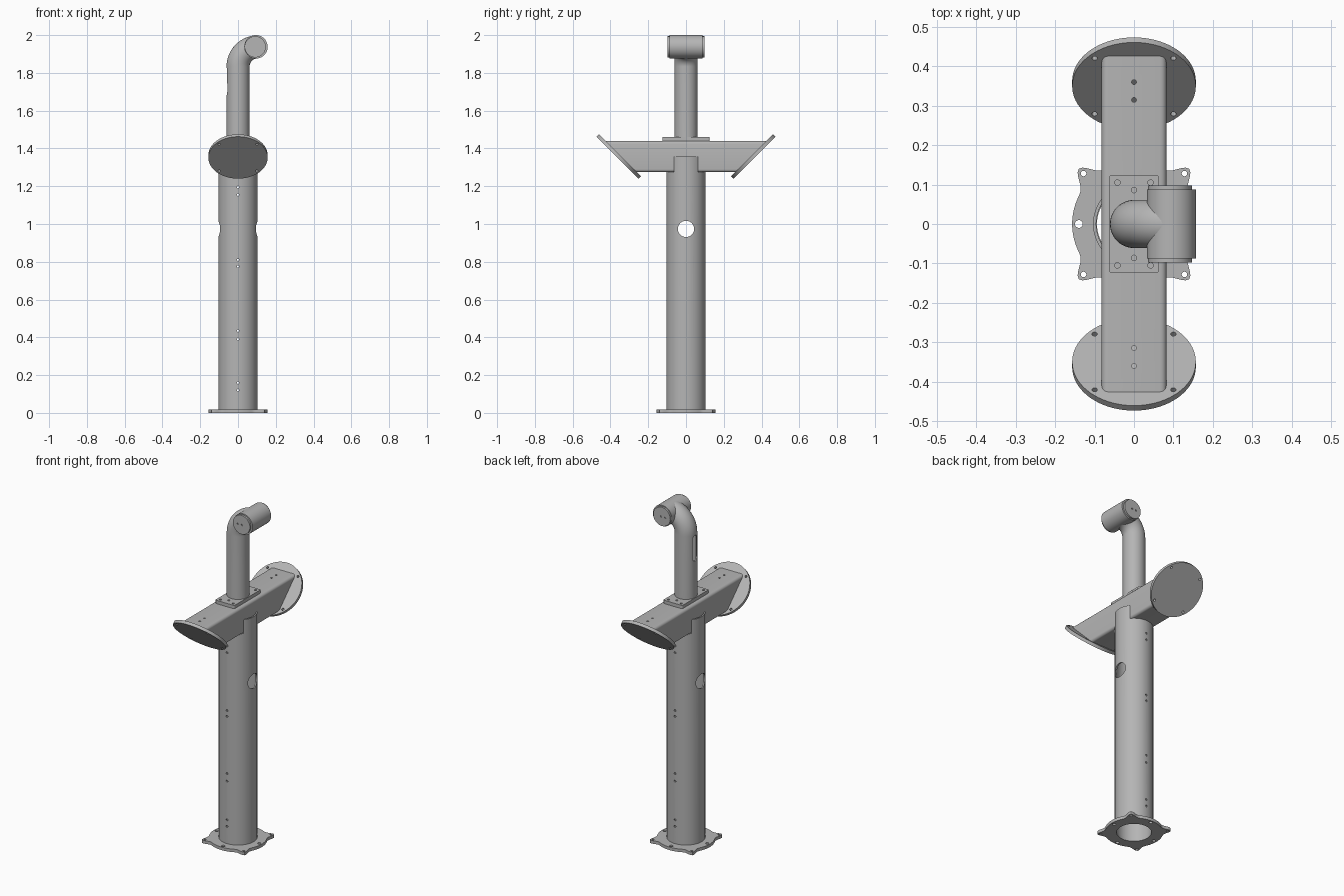
import bpy, bmesh
from math import cos, sin, pi, exp, radians
from mathutils import Matrix, Vector

cube = bpy.data.objects.get("Cube")
if cube:
    bpy.data.objects.remove(cube)

steel = bpy.data.materials.new("grey_steel")
steel.use_nodes = True
GREY = (0.46, 0.46, 0.46, 1)
steel.diffuse_color = GREY
steel.node_tree.nodes["Principled BSDF"].inputs["Base Color"].default_value = GREY


def finish(name, bm):
    bmesh.ops.recalc_face_normals(bm, faces=bm.faces)
    mesh = bpy.data.meshes.new(name)
    bm.to_mesh(mesh)
    bm.free()
    mesh.materials.append(steel)
    obj = bpy.data.objects.new(name, mesh)
    bpy.context.collection.objects.link(obj)
    return obj


def loft(name, rings, tube=False):
    """Skin a row of rings; a tube joins the last ring to the first."""
    bm = bmesh.new()
    loops = [[bm.verts.new(p) for p in ring] for ring in rings]
    pairs = list(zip(loops, loops[1:]))
    if tube:
        pairs.append((loops[-1], loops[0]))
    else:
        bm.faces.new(loops[0])
        bm.faces.new(loops[-1])
    n = len(loops[0])
    for a, b in pairs:
        for i in range(n):
            j = (i + 1) % n
            bm.faces.new((a[i], a[j], b[j], b[i]))
    return finish(name, bm)


def add_cylinder(bm, centre, axis, radius, depth, segments=48):
    turn = Vector(axis).to_track_quat("Z", "Y").to_matrix().to_4x4()
    return bmesh.ops.create_cone(
        bm, cap_ends=True, segments=segments, radius1=radius, radius2=radius,
        depth=depth, matrix=Matrix.Translation(centre) @ turn)["verts"]


def cylinder(name, *args):
    bm = bmesh.new()
    add_cylinder(bm, *args)
    return finish(name, bm)


def cut(obj, cutter):
    """Subtract a cutter from a part, then discard the cutter."""
    cutter.hide_render = True
    mod = obj.modifiers.new("cut", "BOOLEAN")
    mod.operation = "DIFFERENCE"
    mod.solver = "EXACT"
    mod.object = cutter
    bpy.context.view_layer.objects.active = obj
    bpy.ops.object.modifier_apply(modifier=mod.name)
    bpy.data.objects.remove(cutter)


def drill(obj, holes, axis, radius, depth, segments=16):
    bm = bmesh.new()
    for h in holes:
        add_cylinder(bm, h, axis, radius, depth, segments)
    cut(obj, finish("drill", bm))


def circle(radius, z, n=64):
    return [(radius * cos(2 * pi * i / n), radius * sin(2 * pi * i / n), z) for i in range(n)]


def rounded_rect(hx, hy, r, steps=5):
    pts = []
    for q, (sx, sy) in enumerate([(1, 1), (-1, 1), (-1, -1), (1, -1)]):
        for i in range(steps + 1):
            a = (q + i / steps) * pi / 2
            pts.append((sx * (hx - r) + r * cos(a), sy * (hy - r) + r * sin(a)))
    return pts


X, Y, Z = (1, 0, 0), (0, 1, 0), (0, 0, 1)
SIDES = (-1, 1)
X_HALF, BEAM_LOW, BEAM_HIGH = 0.082, 1.275, 1.44
BEAM_MID = (BEAM_LOW + BEAM_HIGH) / 2
BEAM_HALF = (BEAM_HIGH - BEAM_LOW) / 2

# base flange with four corner ears and bolt holes
outline = []
for i in range(144):
    a = 2 * pi * i / 144
    off = (a % (pi / 2)) - pi / 4
    r = 0.157 + 0.041 * exp(-(off / radians(8)) ** 2)
    outline.append((r * cos(a), r * sin(a)))
flange = loft("base_flange", [[(x, y, z) for x, y in outline] for z in (0, 0.018)])
drill(flange, [(0, 0, 0)], Z, 0.094, 0.1, 64)
drill(flange, [(0.128 * sx, 0.128 * sy, 0) for sx in SIDES for sy in SIDES], Z, 0.007, 0.1)
drill(flange, [(0.14, 0, 0), (-0.14, 0, 0), (0, 0.14, 0), (0, -0.14, 0)], Z, 0.01, 0.1)

# hollow column, slotted at the top to cradle the beam
column = loft("column", [circle(0.104, 0.016), circle(0.104, 1.357),
                         circle(0.096, 1.357), circle(0.096, 0.016)], tube=True)
cut(column, loft("notch", [[(x, y, z) for x, y in rounded_rect(X_HALF, 0.2, 0.002)]
                           for z in (BEAM_LOW, 1.5)]))
drill(column, [(0, 0, 0.974)], X, 0.043, 0.4, 40)
drill(column, [(0, 0, z) for z in (0.12, 0.16, 0.39, 0.435, 0.775, 0.81, 1.155, 1.195)],
      Y, 0.006, 0.4)


# hollow box beam with ends mitred at 45 degrees
def beam_ring(side, wall):
    pts = rounded_rect(X_HALF - wall, BEAM_HALF - wall, 0.016 - wall)
    return [(x, side * (z + BEAM_MID - 1.014), z + BEAM_MID) for x, z in pts]


beam = loft("cross_beam", [beam_ring(-1, 0), beam_ring(1, 0),
                           beam_ring(1, 0.008), beam_ring(-1, 0.008)], tube=True)
drill(beam, [(0, s * y, BEAM_HIGH) for s in SIDES for y in (0.315, 0.36)], Z, 0.006, 0.06)

# tilted round mounting plates on the beam ends
for side, label in ((-1, "front"), (1, "back")):
    normal = Vector((0, side, -1)).normalized()
    slope = Vector((0, side, 1)).normalized()
    centre = Vector((0, side * 0.35, 1.364)) + normal * 0.009
    disc = cylinder(label + "_mounting_disc", centre, normal, 0.157, 0.018, 72)
    drill(disc, [centre + Vector((0.1 * sx, 0, 0)) + slope * 0.1 * sv
                 for sx in SIDES for sv in SIDES], normal, 0.007, 0.1)

# bolted foot plate of the upper pipe
plate = loft("pipe_foot_plate", [[(x, y, z) for x, y in rounded_rect(0.063, 0.125, 0.008)]
                                 for z in (BEAM_HIGH, 1.46)])
drill(plate, [(0.042 * sx, 0.105 * sy, 1.46) for sx in SIDES for sy in SIDES]
      + [(0, 0.086 * s, 1.46) for s in SIDES], Z, 0.007, 0.03)

# upper pipe bending over to the side
BEND, HEAD_X, HEAD_Z = 0.105, 0.095, 1.938
BEND_Z = HEAD_Z - BEND


def pipe_rings(radius):
    rings = [circle(radius, 1.455, 48)]
    for k in range(17):
        a = k / 16 * pi / 2
        spin = Matrix.Translation((BEND, 0, BEND_Z)) @ Matrix.Rotation(a, 4, "Y")
        rings.append([spin @ Vector((x - BEND, y, 0)) for x, y, z in circle(radius, 0, 48)])
    return rings


pipe = loft("bent_pipe", pipe_rings(0.061) + pipe_rings(0.054)[::-1], tube=True)

# upright cable slot in the pipe
bm = bmesh.new()
for v in add_cylinder(bm, (-0.07, 0, 1.7), X, 0.022, 0.08, 24):
    if v.co.z > 1.7001:
        v.co.z += 0.108
cut(pipe, finish("slot", bm))

# crosswise head with an end cap on each side
cylinder("head_barrel", (HEAD_X, 0, HEAD_Z), Y, 0.062, 0.174, 64)
for side, label in ((-1, "front"), (1, "back")):
    cap = cylinder(label + "_head_cap", (0.091, side * 0.09, HEAD_Z), Y, 0.056, 0.016, 64)
    drill(cap, [(x, side * 0.098, HEAD_Z) for x in (0.068, 0.095)], Y, 0.005, 0.012)

# smooth the round surfaces, keep the edges sharp
bpy.ops.object.select_all(action="DESELECT")
for obj in bpy.context.collection.objects:
    if obj.type == "MESH" and steel.name in obj.data.materials:
        obj.select_set(True)
        bpy.context.view_layer.objects.active = obj
bpy.ops.object.shade_smooth_by_angle(angle=radians(30))
